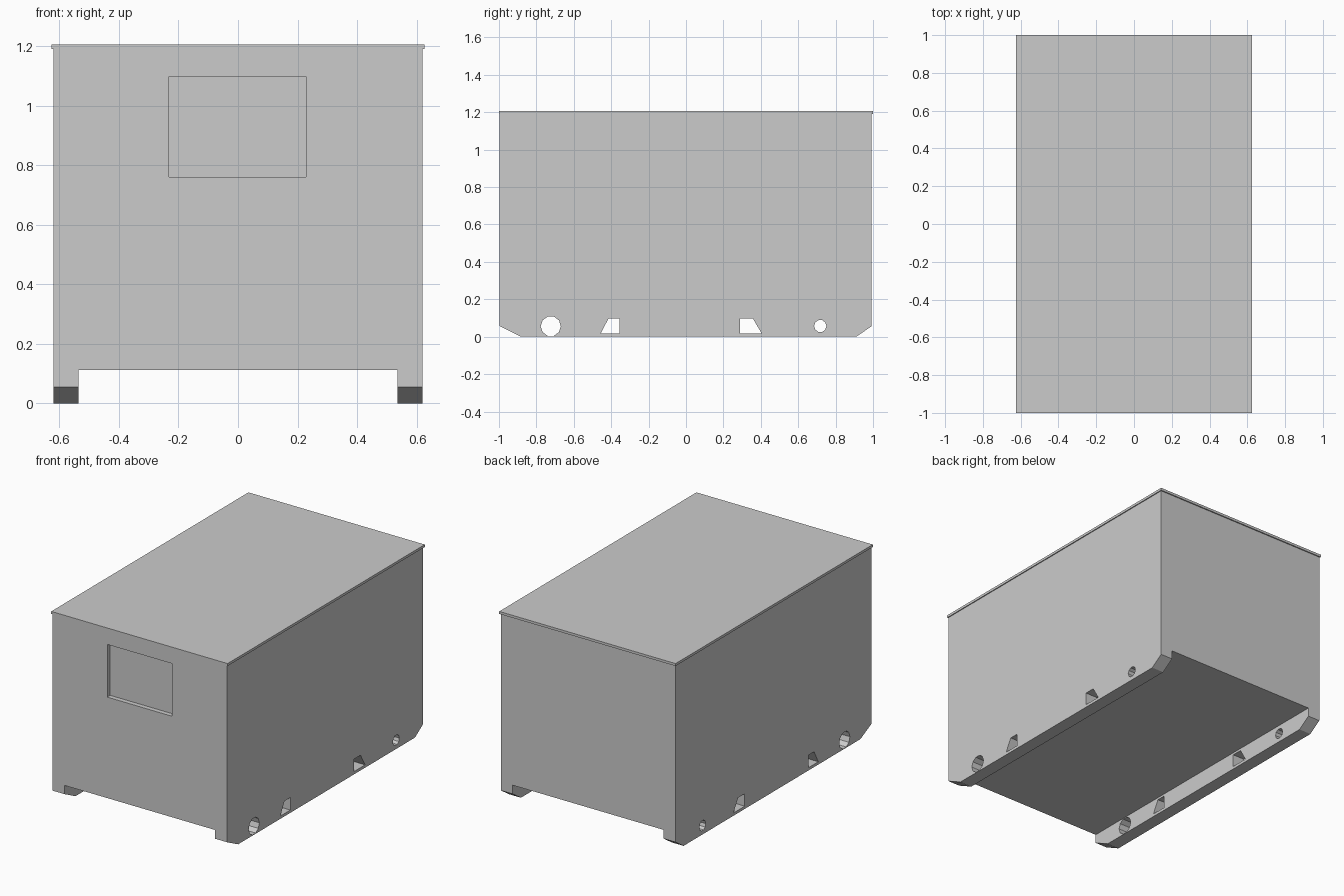
import bpy, bmesh
from math import cos, sin, tau
from mathutils import Vector

if "Cube" in bpy.data.objects:
    bpy.data.objects.remove(bpy.data.objects["Cube"])


def add_prism(bm, points, sweep):
    """Closed prism: a flat outline swept along a vector."""
    face = bm.faces.new([bm.verts.new(p) for p in points])
    ext = bmesh.ops.extrude_face_region(bm, geom=[face], use_keep_orig=True)
    top = [v for v in ext["geom"] if isinstance(v, bmesh.types.BMVert)]
    bmesh.ops.translate(bm, verts=top, vec=Vector(sweep))


def make_object(name, prisms):
    bm = bmesh.new()
    for points, sweep in prisms:
        add_prism(bm, points, sweep)
    bmesh.ops.recalc_face_normals(bm, faces=bm.faces[:])
    mesh = bpy.data.meshes.new(name)
    bm.to_mesh(mesh)
    bm.free()
    obj = bpy.data.objects.new(name, mesh)
    bpy.context.collection.objects.link(obj)
    return obj


def across(outline):
    """A (y, z) outline swept through the full width."""
    return [(-0.8, y, z) for y, z in outline], (1.6, 0, 0)


def round_hole(y, z, r, sides=10):
    return [(y + r * cos(tau * i / sides), z + r * sin(tau * i / sides))
            for i in range(sides)]


# Container body with two skids: front profile swept along its length
W, INNER, FRONT, BACK, FLOOR, TOP = 0.62, 0.535, -0.996, 0.993, 0.112, 1.19
profile = [(-W, 0), (-INNER, 0), (-INNER, FLOOR), (INNER, FLOOR),
           (INNER, 0), (W, 0), (W, TOP), (-W, TOP)]
body = make_object("container_body", [
    ([(x, FRONT, z) for x, z in profile], (0, BACK - FRONT, 0))])

# Cutter: skid end chamfers, round holes, fork slots and front panel recess
recess = [(-0.231, -1.1, 0.76), (0.229, -1.1, 0.76),
          (0.229, -1.1, 1.098), (-0.231, -1.1, 1.098)]
cutter = make_object("body_cutter", [
    across([(FRONT - 0.112, 0.112), (FRONT - 0.112, -0.056), (-0.772, -0.056)]),
    across([(BACK + 0.083, 0.112), (BACK + 0.083, -0.056), (0.827, -0.056)]),
    across(round_hole(-0.723, 0.056, 0.054)),
    across(round_hole(0.718, 0.057, 0.033)),
    across([(-0.456, 0.018), (-0.355, 0.018), (-0.355, 0.098), (-0.414, 0.098)]),
    across([(0.29, 0.018), (0.404, 0.018), (0.357, 0.098), (0.29, 0.098)]),
    (recess, (0, 0.1 + 0.034, 0)),
])
cutter.hide_render = True

cut = body.modifiers.new("cut", 'BOOLEAN')
cut.operation = 'DIFFERENCE'
cut.solver = 'EXACT'
cut.object = cutter
bpy.context.view_layer.objects.active = body
bpy.ops.object.modifier_apply(modifier=cut.name)
bpy.data.objects.remove(cutter)

# Thin overhanging roof plate
make_object("roof_plate", [
    ([(-0.626, -1, TOP), (0.626, -1, TOP), (0.626, 1, TOP), (-0.626, 1, TOP)],
     (0, 0, 0.016))])
